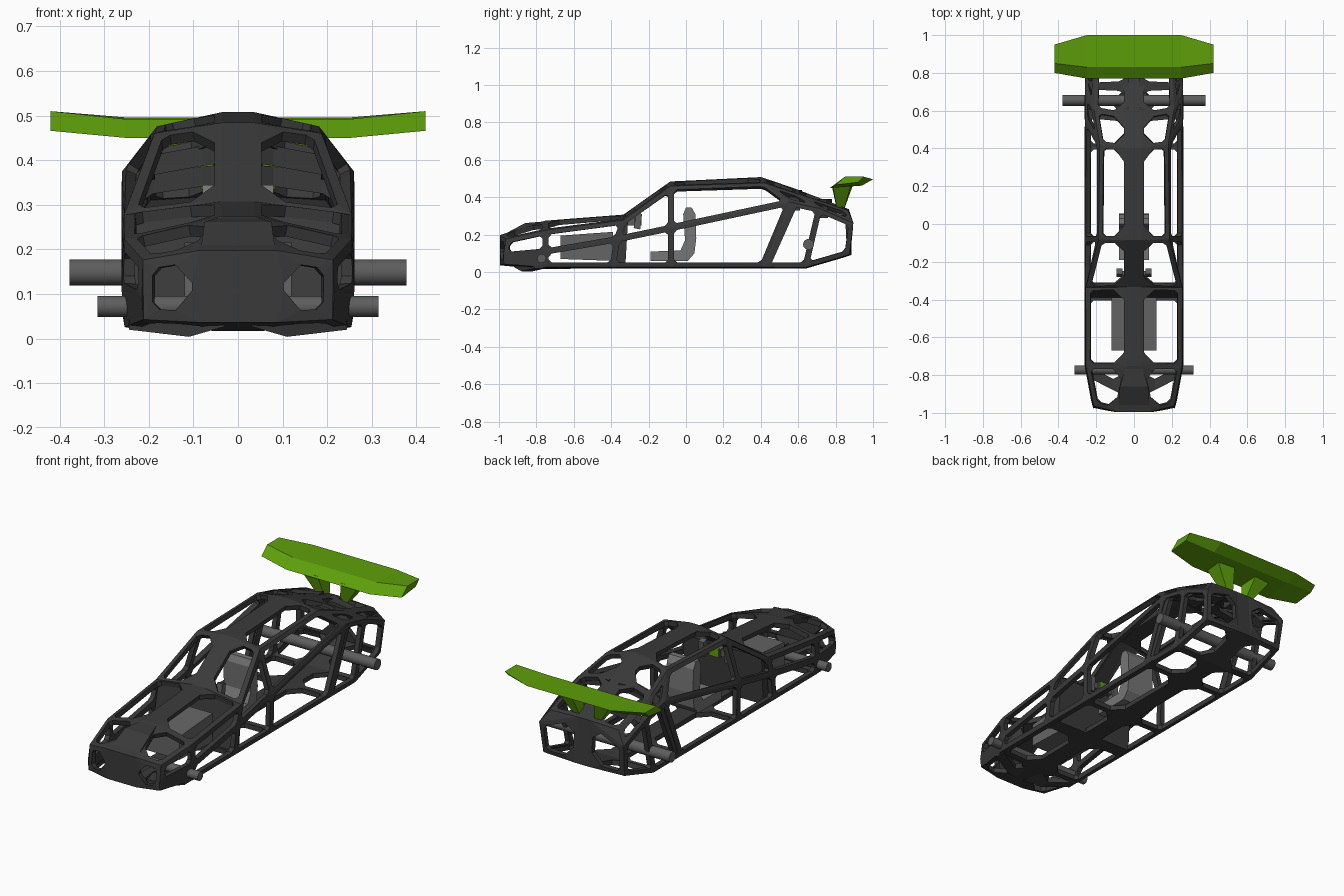
import bpy, bmesh, math
from mathutils import Vector as V

if "Cube" in bpy.data.objects:
    bpy.data.objects.remove(bpy.data.objects["Cube"])


def material(name, col):
    m = bpy.data.materials.new(name)
    m.diffuse_color = (*col, 1)
    m.use_nodes = True
    m.node_tree.nodes["Principled BSDF"].inputs["Base Color"].default_value = m.diffuse_color
    return m


DARK = material("dark_frame", (0.042, 0.042, 0.042))
GREEN = material("wing_green", (0.11, 0.345, 0.003))
STEEL = material("axle_grey", (0.11, 0.11, 0.11))
ENGINE = material("engine_grey", (0.13, 0.13, 0.13))
SEAT = material("seat_grey", (0.18, 0.18, 0.18))


def finish(name, bm, mat):
    bmesh.ops.remove_doubles(bm, verts=bm.verts, dist=0.0005)
    bmesh.ops.recalc_face_normals(bm, faces=bm.faces)
    me = bpy.data.meshes.new(name)
    bm.to_mesh(me)
    bm.free()
    me.materials.append(mat)
    ob = bpy.data.objects.new(name, me)
    bpy.context.collection.objects.link(ob)
    return ob


def loft(name, rings, mat):
    """Closed solid through rings of equal point count."""
    bm = bmesh.new()
    vs = [[bm.verts.new(p) for p in r] for r in rings]
    n = len(vs[0])
    for a, b in zip(vs, vs[1:]):
        for i in range(n):
            bm.faces.new((a[i], a[(i + 1) % n], b[(i + 1) % n], b[i]))
    bm.faces.new(vs[0])
    bm.faces.new(vs[-1])
    return finish(name, bm, mat)


def extrude_x(name, prof, x0, x1, mat):
    return loft(name, [[(x, y, z) for y, z in prof] for x in (x0, x1)], mat)


def rib(name, s, pts, depth):
    """Cross arm on side s; pts are x, y, half width, top z."""
    loft(name, [[(x * s, y - w, z), (x * s, y + w, z), (x * s, y + w, z - depth), (x * s, y - w, z - depth)]
                for x, y, w, z in pts], DARK)


def box(name, x, y, z, mat):
    extrude_x(name, [(y[0], z[0]), (y[1], z[0]), (y[1], z[1]), (y[0], z[1])], x[0], x[1], mat)


def rod(name, loc, rad, length):
    bpy.ops.mesh.primitive_cylinder_add(vertices=20, radius=rad, depth=length,
                                        location=loc, rotation=(0, math.pi / 2, 0))
    ob = bpy.context.object
    ob.name = name
    ob.data.materials.append(STEEL)
    bpy.ops.object.shade_smooth_by_angle()


def holed(bm, c, w=0.016):
    """Quad with an opening whose corners are chamfered, wider near the spine."""
    c = [V(p) for p in c]
    q = []
    for i in range(4):
        e, f = (c[(i + 1) % 4] - c[i]).normalized(), (c[i - 1] - c[i]).normalized()
        q.append(c[i] + (e + f) * w / max(0.35, e.cross(f).length))
    C = [bm.verts.new(p) for p in c]
    if any((q[(i + 1) % 4] - q[i]).dot(c[(i + 1) % 4] - c[i]) <= 0
           or (q[(i + 1) % 4] - q[i]).length < 0.012 for i in range(4)):
        bm.faces.new(C)
        return
    A, B = [], []
    for i in range(4):
        e = q[(i + 1) % 4] - q[i]
        cut = [min(0.055 if abs(c[k % 4].x) < 0.1 else 0.016, e.length * 0.42) for k in (i, i + 1)]
        A.append(bm.verts.new(q[i] + e.normalized() * cut[0]))
        B.append(bm.verts.new(q[(i + 1) % 4] - e.normalized() * cut[1]))
    for i in range(4):
        bm.faces.new((C[i], C[(i + 1) % 4], B[i], A[i]))
        bm.faces.new((C[i], A[i], B[i - 1]))


# Frame stations: floor spine, floor corner, belt, top corner, top spine
S = [
    [(.085, -.985, .045), (.205, -.965, .05), (.21, -.965, .09), (.205, -.955, .17), (.085, -.985, .19)],
    [(.035, -.75, .03), (.245, -.75, .035), (.248, -.75, .11), (.245, -.75, .215), (.035, -.75, .262)],
    [(.035, -.39, .032), (.245, -.39, .035), (.248, -.37, .175), (.245, -.335, .27), (.035, -.33, .295)],
    [(.035, -.08, .032), (.245, -.08, .035), (.248, -.08, .235), (.18, -.08, .45), (.035, -.08, .472)],
    [(.035, .41, .032), (.245, .41, .035), (.248, .55, .37), (.175, .42, .465), (.035, .40, .495)],
    [(.035, .64, .032), (.245, .64, .035), (.248, .71, .335), (.205, .60, .405), (.035, .57, .437)],
    [(.04, .875, .10), (.235, .865, .10), (.245, .885, .26), (.2, .86, .32), (.04, .86, .328)],
]


def side(p, s):
    return (p[0] * s, p[1], p[2])


bm = bmesh.new()
for s in (1, -1):
    for a, b in zip(S, S[1:]):
        for k in range(4):
            holed(bm, [side(p, s) for p in (a[k], a[k + 1], b[k + 1], b[k])])
    # nose and tail faces have an opening on each side
    for r in (S[0], S[-1]):
        t = [side(p, s) for p in r]
        k = (3, 4) if r is S[0] else (2, 4)
        holed(bm, [t[0], t[1], t[k[0]], t[k[1]]])
        tri = (1, 2, 3) if r is S[0] else (2, 3, 4)
        bm.faces.new([bm.verts.new(t[i]) for i in tri])
# solid spine strips along the floor and roof, closed centre at both ends
for k in (0, 4):
    for a, b in zip(S, S[1:]):
        bm.faces.new([bm.verts.new(p) for p in (a[k], side(a[k], -1), side(b[k], -1), b[k])])
for r in (S[0], S[-1]):
    bm.faces.new([bm.verts.new(p) for p in (r[0], side(r[0], -1), side(r[4], -1), r[4])])
frame = finish("body_frame", bm, DARK)
mod = frame.modifiers.new("tube_thickness", "SOLIDIFY")
mod.thickness = 0.026
mod.offset = 0

# Nose pad, bulging above the frame
loft("nose_top_pad", [[(-x, y, z), (x, y, z), (x, y, z - .03), (-x, y, z - .03)]
                      for x, y, z in ((.085, -.995, .19), (.075, -.86, .262), (.04, -.74, .272))], DARK)

# Firewall behind the engine
extrude_x("firewall", [(-.395, .02), (-.325, .02), (-.31, .28), (-.345, .28)], -.235, .235, DARK)

for s in (1, -1):
    # Low arms under the nose
    rib("nose_lower_arm", s, ((.03, -.85, .07, .055), (.11, -.85, .03, .032), (.245, -.78, .03, .048)), .028)
    # Broad slanted post behind the cockpit, with its inward flare along the floor
    extrude_x("rear_hoop_post", [(.40, .03), (.45, .03), (.595, .355), (.55, .37)],
              .228 * s, .256 * s, DARK)
    # Deep ribs below the rear deck
    rib("deck_rib", s, ((.03, .57, .05, .44), (.08, .57, .025, .432), (.19, .575, .02, .412), (.245, .58, .03, .375)), .045)
    rib("deck_rib", s, ((.03, .73, .05, .39), (.08, .73, .025, .386), (.19, .73, .02, .37), (.245, .73, .03, .335)), .045)

# Engine block and axles
extrude_x("engine", [(-.67, .07), (-.39, .06), (-.39, .215), (-.67, .195)], -.12, .12, ENGINE)
rod("front_axle", (0, -.772, .072), .024, .63)
rod("rear_axle", (0, .655, .148), .029, .755)

# Seat with cushion and bent back
extrude_x("seat", [(-.19, .06), (.01, .06), (.045, .1), (.055, .18), (.05, .31), (.03, .345),
                   (0, .345), (-.015, .31), (-.005, .17), (-.03, .115), (-.19, .11)], -.08, .08, SEAT)

# Steering wheel: column, hub bar, side grips and display strip
box("steering_column", (-.035, .035), (-.32, -.245), (.25, .295), STEEL)
box("steering_wheel_hub", (-.065, .065), (-.275, -.25), (.255, .29), STEEL)
for s in (1, -1):
    extrude_x("steering_grip", [(-.28, .235), (-.245, .228), (-.235, .31), (-.265, .318)],
              .06 * s, .092 * s, STEEL)
box("wheel_display", (-.028, .028), (-.246, -.238), (.25, .298), GREEN)

# Rear wing with raised, narrowed tips
mid = [(.77, .45), (.83, .492), (1.0, .496), (.94, .462)]
tip = [(.80, .466), (.85, .51), (.95, .51), (.92, .48)]
loft("rear_wing", [[(x, y, z) for y, z in sec] for x, sec in
                   ((-.42, tip), (-.25, mid), (.25, mid), (.42, tip))], GREEN)

# Wing struts flaring upward
for s in (1, -1):
    loft("wing_strut", [[(x * s, y, z) for x, y in pts] for pts, z in (
        (((.04, .81), (.07, .81), (.07, .84), (.04, .84)), .32),
        (((.07, .78), (.17, .785), (.17, .88), (.07, .89)), .458))], GREEN)
